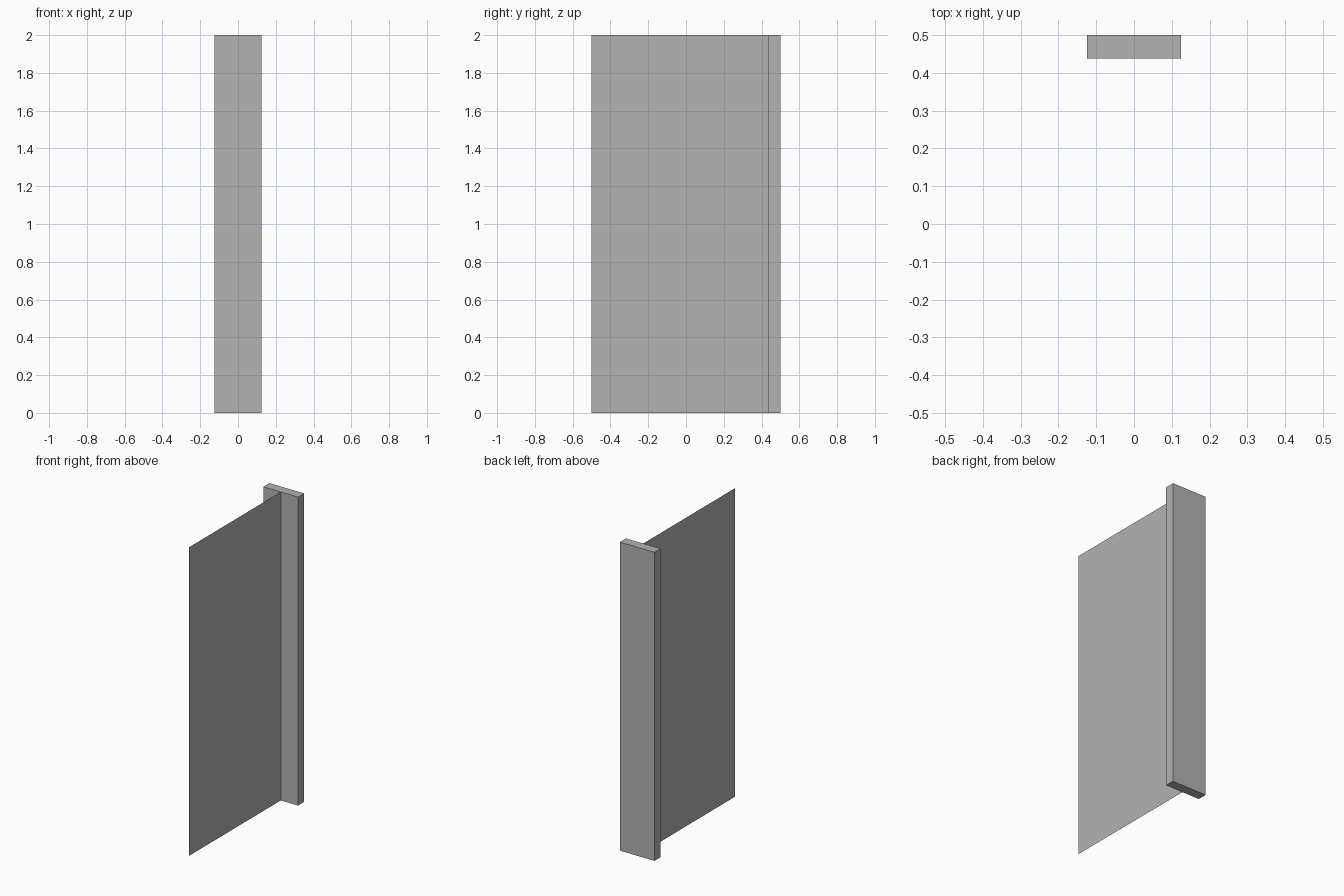
import bpy
import bmesh
from mathutils import Matrix, Vector

default = bpy.data.objects.get("Cube")
if default:
    bpy.data.objects.remove(default, do_unlink=True)

HEIGHT = 2.0
FRONT, BACK = -0.5, 0.5
POST_WIDTH, POST_DEPTH = 0.248, 0.062

# Plain grey for both parts
grey = bpy.data.materials.new("grey")
grey.use_nodes = True
color = (0.45, 0.45, 0.45, 1)
grey.diffuse_color = color
grey.node_tree.nodes["Principled BSDF"].inputs["Base Color"].default_value = color


def add_part(name, bm):
    mesh = bpy.data.meshes.new(name)
    bm.to_mesh(mesh)
    bm.free()
    mesh.materials.append(grey)
    part = bpy.data.objects.new(name, mesh)
    bpy.context.collection.objects.link(part)
    return part


# Flat upright board along the back edge
bm = bmesh.new()
bmesh.ops.create_cube(bm, size=1)
bmesh.ops.scale(bm, vec=(POST_WIDTH, POST_DEPTH, HEIGHT), verts=bm.verts)
bmesh.ops.translate(bm, vec=(0, BACK - POST_DEPTH / 2, HEIGHT / 2), verts=bm.verts)
add_part("back_post", bm)

# Thin single-sheet panel running forward from the board
bm = bmesh.new()
corners = [(FRONT, 0), (BACK - POST_DEPTH, 0), (BACK - POST_DEPTH, HEIGHT), (FRONT, HEIGHT)]
bm.faces.new([bm.verts.new((0, y, z)) for y, z in corners])
add_part("panel", bm)
